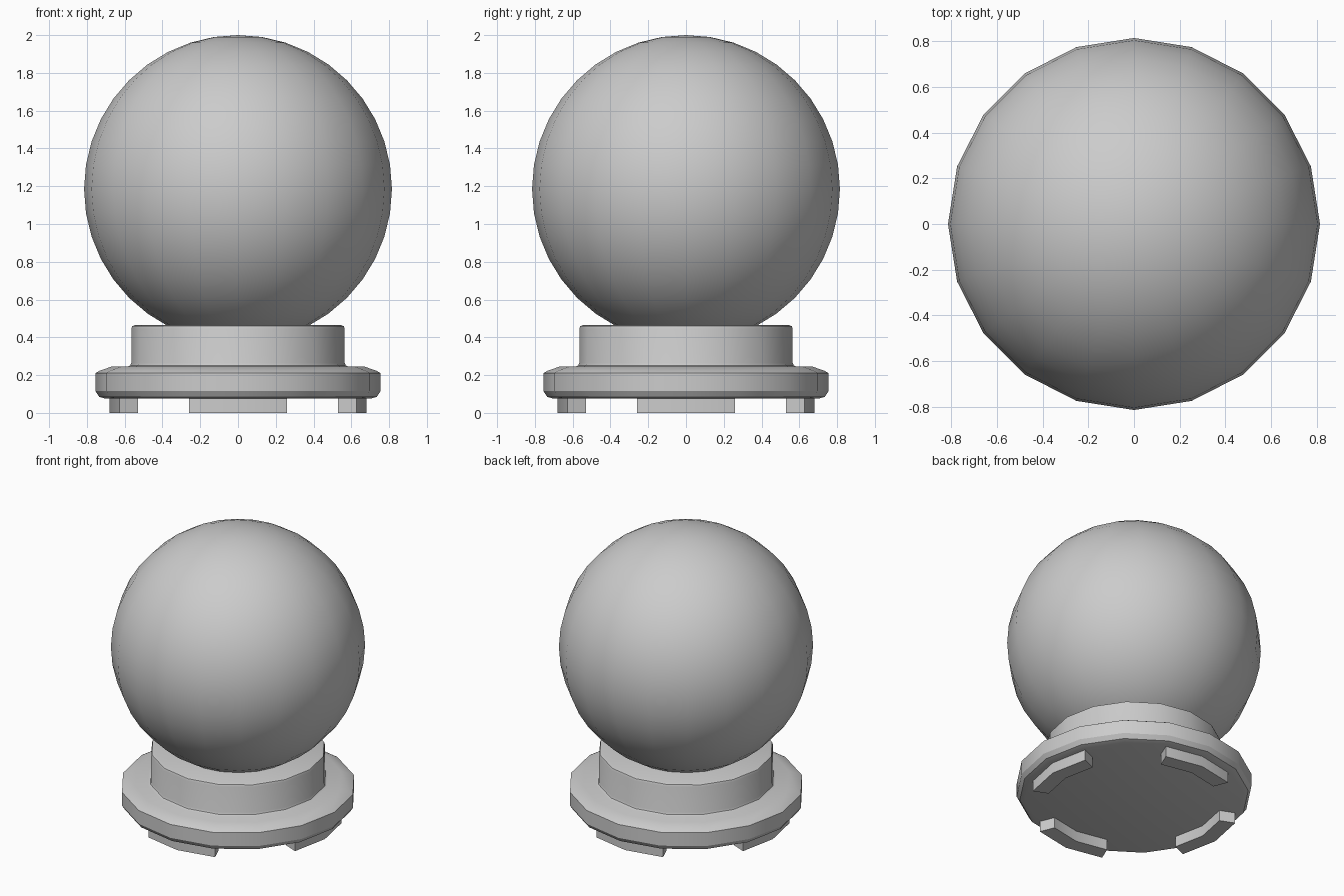
import bpy, bmesh
from math import sin, cos, radians, tau

cube = bpy.data.objects.get("Cube")
if cube:
    bpy.data.objects.remove(cube, do_unlink=True)

grey = bpy.data.materials.new("plain grey")
grey.use_nodes = True
grey.diffuse_color = (0.6, 0.6, 0.6, 1)
grey.node_tree.nodes["Principled BSDF"].inputs["Base Color"].default_value = (0.6, 0.6, 0.6, 1)

SIDES = 16


def finish(name, bm, angle=30):
    """Turn a bmesh into a grey, smooth-shaded object."""
    bmesh.ops.recalc_face_normals(bm, faces=bm.faces)
    mesh = bpy.data.meshes.new(name)
    bm.to_mesh(mesh)
    bm.free()
    mesh.materials.append(grey)
    obj = bpy.data.objects.new(name, mesh)
    bpy.context.collection.objects.link(obj)
    bpy.ops.object.select_all(action="DESELECT")
    obj.select_set(True)
    bpy.context.view_layer.objects.active = obj
    bpy.ops.object.shade_smooth_by_angle(angle=radians(angle))
    return obj


def lathe(name, profile):
    """Revolve a radius/height profile around z and cap both ends."""
    bm = bmesh.new()
    rings = [[bm.verts.new((r * cos(tau * i / SIDES), r * sin(tau * i / SIDES), z))
              for i in range(SIDES)] for r, z in profile]
    for low, high in zip(rings, rings[1:]):
        for i in range(SIDES):
            j = (i + 1) % SIDES
            bm.faces.new((low[i], low[j], high[j], high[i]))
    bm.faces.new(rings[0])
    bm.faces.new(rings[-1])
    return finish(name, bm)


def foot(name, middle):
    """Curved block, two base sides long, centred on the given angle."""
    bm = bmesh.new()
    step = tau / SIDES
    sections = []
    for a in (middle - step, middle, middle + step):
        sections.append([bm.verts.new((r * cos(a), r * sin(a), z))
                         for r, z in ((0.574, 0), (0.68, 0), (0.68, 0.08), (0.574, 0.08))])
    for s, t in zip(sections, sections[1:]):
        for i in range(4):
            j = (i + 1) % 4
            bm.faces.new((s[i], s[j], t[j], t[i]))
    bm.faces.new(sections[0])
    bm.faces.new(sections[-1])
    return finish(name, bm)


# Stepped base: bevelled flange, small cove and upright collar
lathe("base", [(0.70, 0.075), (0.735, 0.085), (0.755, 0.115), (0.755, 0.21),
               (0.735, 0.222), (0.67, 0.245), (0.585, 0.245), (0.57, 0.252),
               (0.565, 0.265), (0.565, 0.445), (0.56, 0.459), (0.545, 0.465)])

# Four feet under the flange
for k, side in enumerate(("left", "back", "right", "front")):
    foot(side + "_foot", k * tau / 4)

# Globe resting in the collar
bm = bmesh.new()
bmesh.ops.create_uvsphere(bm, u_segments=20, v_segments=20, radius=0.815)
bmesh.ops.translate(bm, verts=bm.verts, vec=(0, 0, 1.185))
finish("globe", bm)
